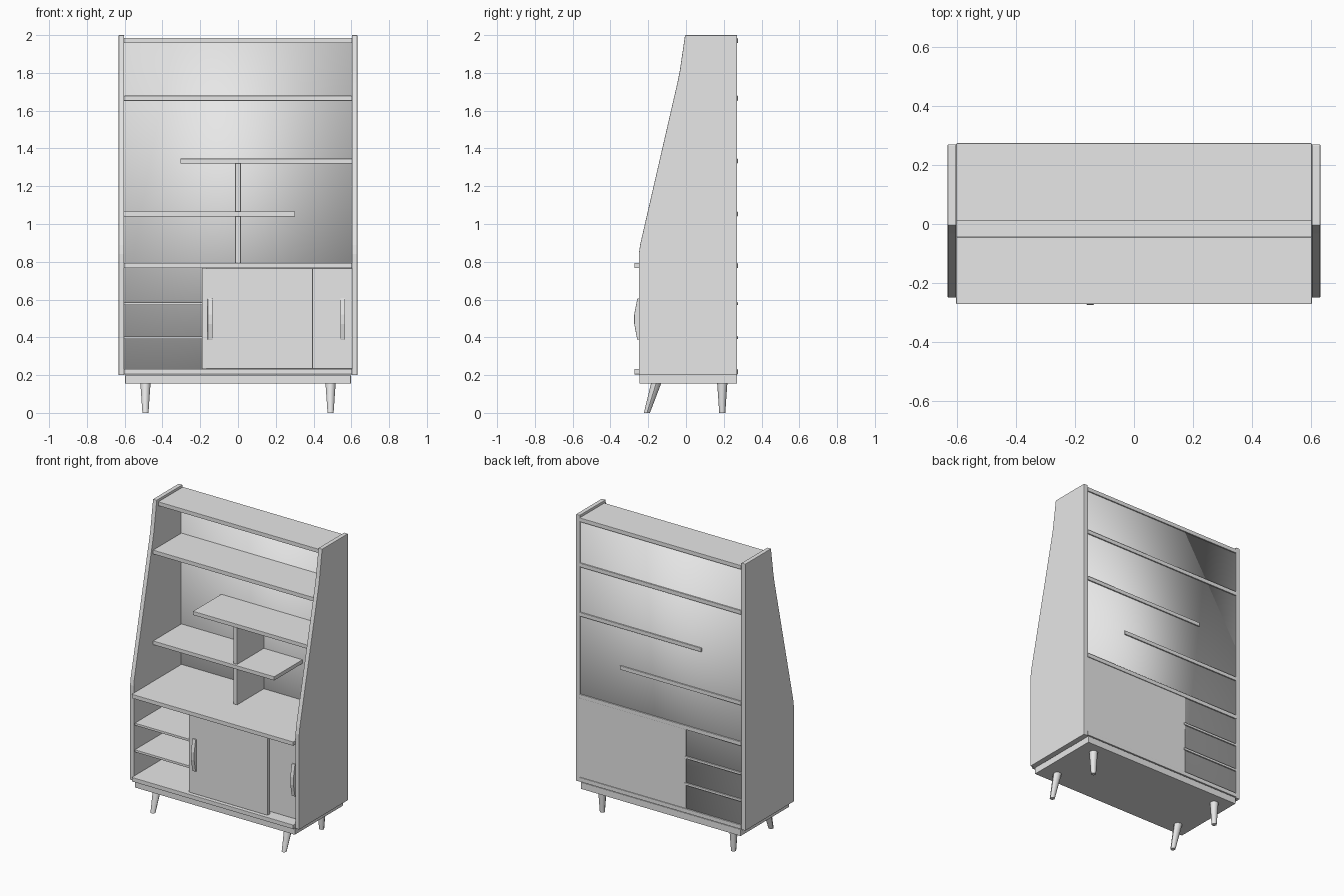
import bpy, bmesh
from mathutils import Vector

cube = bpy.data.objects.get("Cube")
if cube:
    bpy.data.objects.remove(cube, do_unlink=True)

grey = bpy.data.materials.new("light grey")
grey.use_nodes = True
COLOUR = (0.8, 0.8, 0.8, 1)
grey.diffuse_color = COLOUR
grey.node_tree.nodes["Principled BSDF"].inputs["Base Color"].default_value = COLOUR


def finish(name, bm, bevel=0.0, smooth=False):
    bmesh.ops.recalc_face_normals(bm, faces=bm.faces)
    for face in bm.faces:
        face.smooth = smooth
    mesh = bpy.data.meshes.new(name)
    bm.to_mesh(mesh)
    bm.free()
    mesh.materials.append(grey)
    obj = bpy.data.objects.new(name, mesh)
    bpy.context.collection.objects.link(obj)
    if bevel:
        mod = obj.modifiers.new("soft edges", 'BEVEL')
        mod.width = bevel
        mod.segments = 2
    return obj


def box(name, x, y, z, bevel=0.002, smooth=False):
    """Box from (min, max) ranges on each axis."""
    bm = bmesh.new()
    bmesh.ops.create_cube(bm, size=1)
    for v in bm.verts:
        v.co = [r[0] if c < 0 else r[1] for c, r in zip(v.co, (x, y, z))]
    return finish(name, bm, bevel, smooth)


def extrude_yz(name, profile, x0, x1, bevel):
    """Side profile in y, z given thickness along x."""
    bm = bmesh.new()
    face = bm.faces.new([bm.verts.new((x0, y, z)) for y, z in profile])
    grown = bmesh.ops.extrude_face_region(bm, geom=[face])["geom"]
    bmesh.ops.translate(bm, vec=(x1 - x0, 0, 0),
                        verts=[g for g in grown if isinstance(g, bmesh.types.BMVert)])
    return finish(name, bm, bevel)


def leg(name, x, top_y, foot_y):
    """Tapered round leg, sheared when the foot is offset."""
    height = 0.157
    bm = bmesh.new()
    bmesh.ops.create_cone(bm, cap_ends=True, segments=8, radius1=0.016,
                          radius2=0.027, depth=height)
    for v in bm.verts:
        t = v.co.z / height + 0.5
        v.co += Vector((x, foot_y + (top_y - foot_y) * t, height / 2))
    obj = finish(name, bm)
    for poly in obj.data.polygons:
        poly.use_smooth = abs(poly.normal.z) < 0.7
    obj.data.set_sharp_from_angle(angle=0.8)


BACK = 0.274
IN = 0.603  # inner half width

# Sloping side panels, and legs under each side
side_profile = [(0.27, 0.2), (-0.25, 0.2), (-0.25, 0.84), (-0.243, 0.89),
                (-0.045, 1.75), (-0.033, 1.81), (-0.005, 2.0), (0.27, 2.0)]
for s, label in ((1, "left"), (-1, "right")):
    extrude_yz(label + "_side_panel", side_profile, s * IN, s * 0.632, 0.003)
    leg(label + "_front_leg", s * 0.49, -0.158, -0.207)
    leg(label + "_back_leg", s * 0.49, 0.192, 0.192)

# Plinth and softly shaded back panel
box("plinth", (-0.597, 0.597), (-0.247, 0.27), (0.155, 0.2))
box("back_panel", (-IN, IN), (0.256, 0.266), (0.21, 1.98), 0, True)

# Full width boards
box("cabinet_floor", (-IN, IN), (-0.272, BACK), (0.204, 0.232))
box("desk_top", (-IN, IN), (-0.272, BACK), (0.766, 0.793))
box("upper_shelf", (-IN, IN), (-0.045, BACK), (1.652, 1.679))
box("top_board", (-IN, IN), (0.01, BACK), (1.957, 1.984))

# Staggered shelves with central uprights
box("left_shelf", (-0.305, IN), (-0.045, BACK), (1.32, 1.346))
box("right_shelf", (-IN, 0.302), (-0.045, BACK), (1.04, 1.066))
box("lower_upright", (-0.015, 0.015), (-0.03, 0.26), (0.793, 1.04))
box("upper_upright", (-0.015, 0.015), (-0.03, 0.26), (1.066, 1.32))

# Open compartment shelves, next to the cupboard
for z, label in ((0.39, "lower"), (0.57, "upper")):
    box(label + "_compartment_shelf", (-IN, -0.18), (-0.24, BACK), (z, z + 0.016))
box("cupboard_divider", (-0.19, -0.165), (-0.19, 0.26), (0.232, 0.766), 0)
box("cupboard_back", (-0.19, IN), (0.262, 0.269), (0.232, 0.766), 0)

# Sliding doors, one behind the other, with bowed handles
for label, x, front, hx in (("front", (-0.19, 0.396), -0.25, -0.148),
                            ("rear", (0.3, IN), -0.195, 0.555)):
    box(label + "_sliding_door", x, (front, front + 0.025), (0.234, 0.764), 0.001)
    bow = [(front + 0.002, 0.388), (front - 0.008, 0.388), (front - 0.024, 0.47),
           (front - 0.024, 0.522), (front - 0.008, 0.605), (front + 0.002, 0.605)]
    extrude_yz(label + "_door_handle", bow, hx - 0.0125, hx + 0.0125, 0.002)
